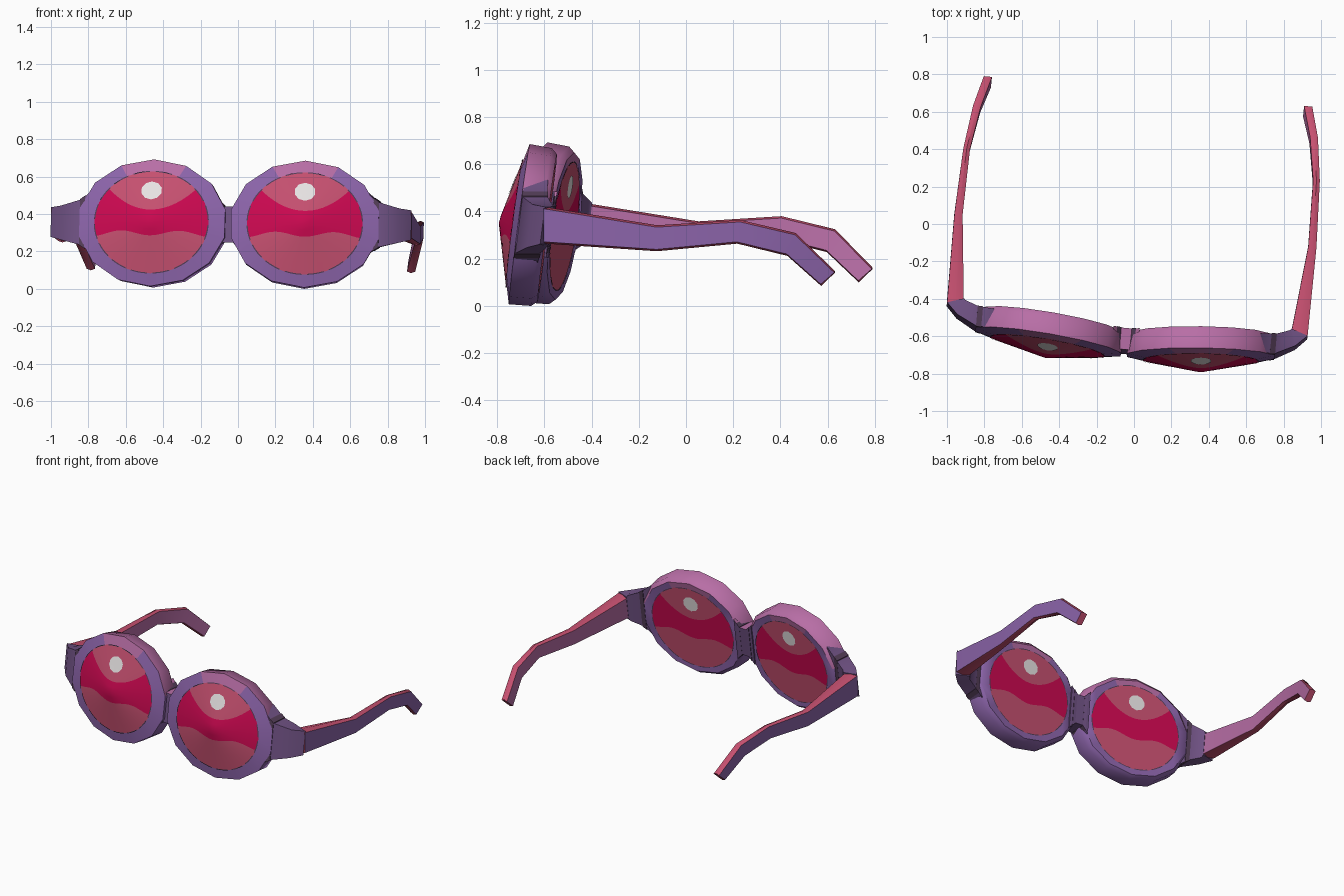
import bpy, bmesh, math
from mathutils import Matrix

if "Cube" in bpy.data.objects:
    bpy.data.objects.remove(bpy.data.objects["Cube"])

# ---------- colours ----------
def srgb(r, g, b):
    f = lambda c: (c / 255 / 12.92) if c < 11 else ((c / 255 + 0.055) / 1.055) ** 2.4
    return (f(r), f(g), f(b), 1)

COLOURS = {"purple": (140, 100, 170), "pink": (184, 110, 166), "rose_red": (198, 80, 112),
           "crimson": (203, 8, 80), "white": (236, 232, 232), "dusk_purple": (112, 82, 132),
           "dark_plum": (84, 62, 88)}
MATS = {}
for n, c in COLOURS.items():
    MATS[n] = bpy.data.materials.new(n)
    MATS[n].diffuse_color = srgb(*c)
NAMES = list(COLOURS)
M = {n: i for i, n in enumerate(NAMES)}

# whole pair is turned slightly on the ground
ROOT = Matrix.Translation((0.008, 0, 0)) @ Matrix.Rotation(math.radians(-5.3), 4, 'Z') \
    @ Matrix.Rotation(math.radians(0.5), 4, 'Y')

def finish(name, bm, matrix=Matrix(), angle=35):
    me = bpy.data.meshes.new(name)
    bm.to_mesh(me)
    bm.free()
    for n in NAMES:
        me.materials.append(MATS[n])
    ob = bpy.data.objects.new(name, me)
    bpy.context.collection.objects.link(ob)
    ob.matrix_world = ROOT @ matrix
    bpy.ops.object.select_all(action='DESELECT')
    ob.select_set(True)
    bpy.context.view_layer.objects.active = ob
    bpy.ops.object.shade_smooth_by_angle(angle=math.radians(angle))
    return ob

def loft(name, loops, rule, matrix=Matrix(), ring=False, angle=35):
    """Skin a list of equal loops; ring=True joins last to first, else caps the ends."""
    bm = bmesh.new()
    vs = [[bm.verts.new(p) for p in lp] for lp in loops]
    n = len(loops[0])
    pairs = list(zip(vs, vs[1:])) + ([(vs[-1], vs[0])] if ring else [])
    for a, b in pairs:
        for i in range(n):
            j = (i + 1) % n
            bm.faces.new((a[i], a[j], b[j], b[i]))
    if not ring:
        bm.faces.new(vs[0])
        bm.faces.new(vs[-1])
    bmesh.ops.recalc_face_normals(bm, faces=bm.faces)
    for f in bm.faces:
        f.material_index = M[rule(f.normal, f.calc_center_median())]
    return finish(name, bm, matrix, angle)

# ---------- lenses and rims ----------
RX, RZ, SIDES = 0.405, 0.342, 14      # rim outline
LX, LZ = 0.31, 0.275                  # lens outline
DOME = 0.085                          # how far the cone tip stands out

def surface(u, w, back):
    if back:
        return 0.119
    return -DOME * (1 - math.hypot(u / RX, w / RZ)) - 0.003

def rim_loop(k, y):
    return [(RX * k * math.sin(2 * math.pi * i / SIDES), y,
             RZ * k * math.cos(2 * math.pi * i / SIDES)) for i in range(SIDES)]

def rim_rule(n, c):
    up = (c.z / RZ) / math.hypot(c.x / RX, c.z / RZ)
    limit = 0.9 if abs(n.y) > 0.85 else 0.3
    return "pink" if up > limit else "purple"

def lens(name, matrix, back):
    """Lens in vertical strips, cut exactly along the wavy crimson band."""
    bm = bmesh.new()
    cols, rows = 40, 4
    grid = []
    for i in range(cols + 1):
        t = -math.pi / 2 + math.pi * i / cols
        u, h = LX * math.sin(t), LZ * math.cos(t)
        lo = min(max(-0.063 - 0.014 * math.cos(2 * math.pi * u / 0.32), -h), h)
        hi = max(min(0.062 + 2.1 * u * u, h), lo)
        stops = [-h, lo, hi, h]
        ws = [a + (b - a) * r / rows for a, b in zip(stops, stops[1:]) for r in range(rows)] + [h]
        grid.append([bm.verts.new((u, surface(u, w, back), w)) for w in ws])
    for a, b in zip(grid, grid[1:]):
        for r in range(3 * rows):
            q = (a[r], b[r], b[r + 1], a[r + 1])
            f = bm.faces.new(q[::-1] if back else q)
            f.material_index = M["crimson" if r // rows == 1 else "rose_red"]
    bmesh.ops.remove_doubles(bm, verts=bm.verts, dist=1e-5)
    finish(name, bm, matrix)

def plate(name, matrix, back, centre_w, rx, rz, inner, count, colour, skip=0):
    """Thin painted oval lying on the lens; inner > 0 leaves a hole, skip breaks it into dashes."""
    bm = bmesh.new()
    off = 0.003 if back else -0.003
    def point(k, i):
        a = 2 * math.pi * (i + .5) / count
        u, w = k * rx * math.cos(a), centre_w + k * rz * math.sin(a)
        return bm.verts.new((u, surface(u, w, back) + off, w))
    for i in range(count):
        if skip and i % 4 >= skip:
            continue
        q = [point(inner, i), point(1, i), point(1, i + 1), point(inner, i + 1)]
        f = bm.faces.new(q[::-1] if back else q)
        f.material_index = M[colour]
    bmesh.ops.remove_doubles(bm, verts=bm.verts, dist=1e-5)
    finish(name, bm, matrix)

# ---------- end pieces, bands and temples ----------
def slab(s, xf, yf, xb, yb, z0, z1, g=0.0):
    """Upright four-point section from a front and a back corner, leaning with the rims."""
    z0, z1 = z0 - g, z1 + g
    lean = lambda z: 0.13 * (z - 0.35)
    return [(s * xf, yf - g + lean(z0), z0), (s * xf, yf - g + lean(z1), z1),
            (s * xb, yb + g + lean(z1), z1), (s * xb, yb + g + lean(z0), z0)]

TEMPLE = [  # inner x, outer x, top y, top z, bottom y, bottom z
    (0.878, 0.968, -0.515, 0.428, -0.515, 0.272),
    (0.928, 0.972, -0.035, 0.350, -0.035, 0.240),
    (0.921, 0.957, 0.320, 0.372, 0.305, 0.272),
    (0.884, 0.926, 0.550, 0.317, 0.515, 0.220),
    (0.838, 0.882, 0.712, 0.157, 0.655, 0.092)]

def temple_loop(s, xi, xo, yt, zt, yb, zb):
    xm, d = (xi + xo) / 2, 0.008          # slightly ridged top and bottom edges
    return [(s * xi, yb, zb + d), (s * xm, yb, zb), (s * xo, yb, zb + d),
            (s * xo, yt, zt - d), (s * xm, yt, zt), (s * xi, yt, zt - d)]

for s, side in ((-1, "left"), (1, "right")):
    mat = Matrix.Translation((s * 0.41, -0.671, 0.35)) \
        @ Matrix.Rotation(math.radians(4.5 * s), 4, 'Z') @ Matrix.Rotation(math.radians(-7.5), 4, 'X')
    profile = [(0.72, -DOME * 0.28), (1.0, 0.0), (0.985, 0.095), (0.92, 0.120), (0.70, 0.113)]
    loft(side + "_rim", [rim_loop(k, y) for k, y in profile], rim_rule, mat, ring=True, angle=50)
    for back, tag in ((False, "front"), (True, "back")):
        lens(f"{side}_lens_{tag}", mat, back)
        plate(f"{side}_glint_{tag}", mat, back, 0.168, 0.057, 0.05, 0, 10, "white")
        plate(f"{side}_lens_edge_{tag}", mat, back, 0, LX + .002, LZ + .002, 0.98, 64, "dark_plum", 3)

    # flared end piece flowing from rim to temple
    loft(side + "_end_piece", [
        slab(s, 0.715, -0.640, 0.715, -0.545, 0.170, 0.540),
        slab(s, 0.795, -0.640, 0.795, -0.532, 0.228, 0.472),
        slab(s, 0.908, -0.580, 0.872, -0.500, 0.255, 0.438),
        slab(s, 0.968, -0.520, 0.878, -0.490, 0.270, 0.428)],
        lambda n, c: "dusk_purple", angle=45)
    # dark band where the end piece meets the rim
    loft(side + "_band", [
        slab(s, 0.775, -0.640, 0.775, -0.535, 0.213, 0.489, 0.003),
        slab(s, 0.803, -0.636, 0.803, -0.531, 0.230, 0.470, 0.003)],
        lambda n, c: "dark_plum")
    # bent temple arm: purple outside, pink inside, red edges
    loft(side + "_temple", [temple_loop(s, *row) for row in TEMPLE],
         lambda n, c: "purple" if n.x * s > 0.6 else "pink" if n.x * s < -0.6 else "rose_red")
    # dark band beside the bridge
    loft(side + "_bridge_band", [
        slab(s, 0.028, -0.685, 0.028, -0.572, 0.249, 0.441, 0.003),
        slab(s, 0.05, -0.685, 0.05, -0.570, 0.227, 0.463, 0.003)],
        lambda n, c: "dark_plum" if abs(n.y) < 0.7 else "dusk_purple")

# ---------- bridge ----------
loft("bridge", [slab(1, x, -0.685, x, -0.570, 0.345 - h, 0.345 + h)
                for x, h in ((-0.07, 0.14), (-0.03, 0.096), (0.03, 0.096), (0.07, 0.14))],
     lambda n, c: "pink" if n.z > 0.6 else "dusk_purple")

for m in bpy.data.materials:
    if m.users and not m.is_grease_pencil:
        m.use_nodes = True
        m.node_tree.nodes["Principled BSDF"].inputs["Base Color"].default_value = m.diffuse_color
